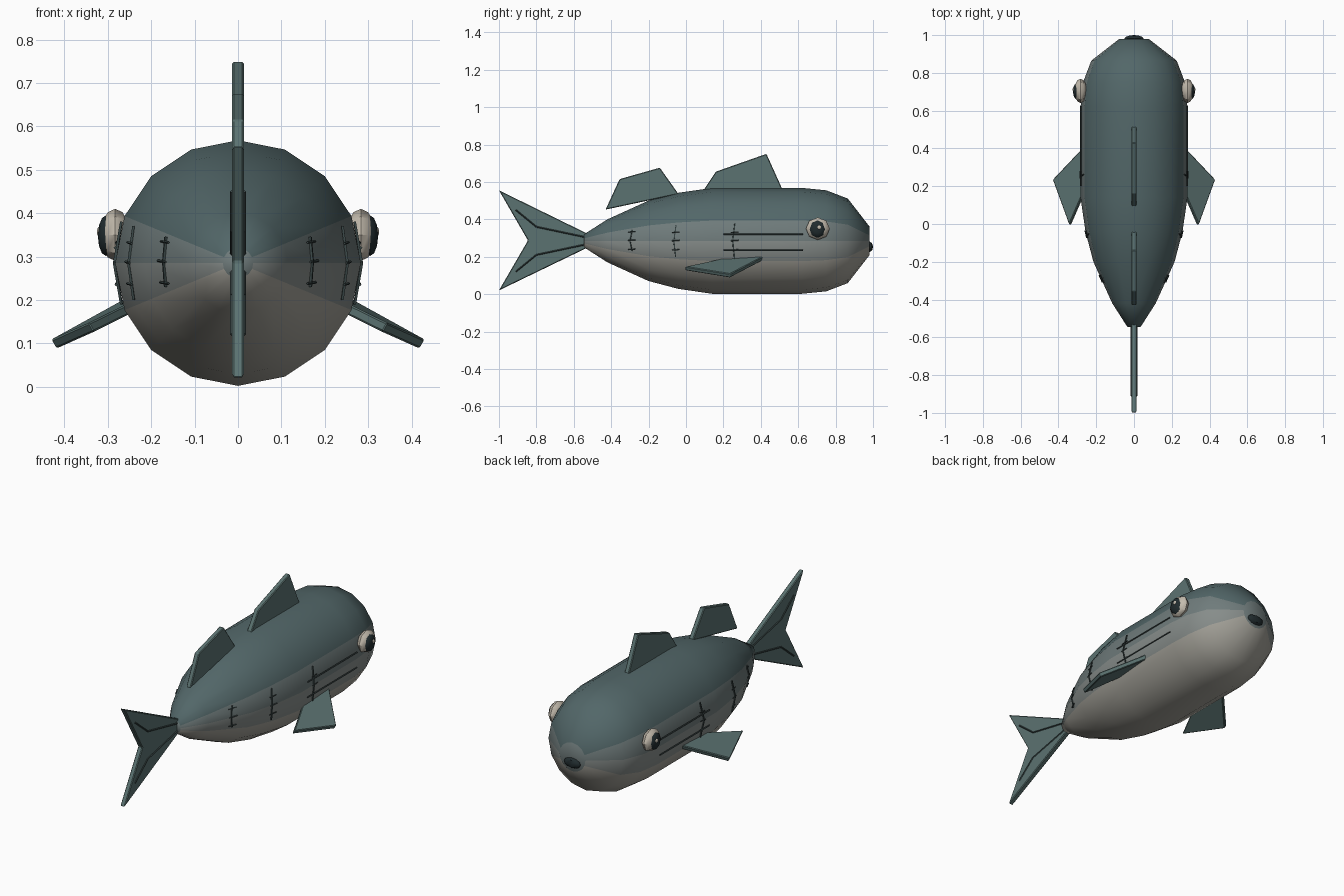
import bpy, bmesh, math
from mathutils import Vector

if "Cube" in bpy.data.objects:
    bpy.data.objects.remove(bpy.data.objects["Cube"])


def material(name, rgb):
    m = bpy.data.materials.new(name)
    m.diffuse_color = (*rgb, 1)
    m.use_nodes = True
    m.node_tree.nodes["Principled BSDF"].inputs["Base Color"].default_value = m.diffuse_color
    return m


BACK = material("back_teal", (0.085, 0.135, 0.14))
FLANK = material("flank_grey", (0.16, 0.20, 0.20))
SIDE = material("side_grey", (0.24, 0.265, 0.255))
BELLY = material("belly_pale", (0.36, 0.35, 0.31))
FIN = material("fin_teal", (0.105, 0.17, 0.165))
LINE = material("line_dark", (0.04, 0.06, 0.06))
WHITE = material("eye_white", (0.55, 0.50, 0.42))
BLACK = material("pupil_dark", (0.015, 0.025, 0.028))

CZ = 0.285
# body profile: (y, radius)
PROFILE = [(-0.545, 0.035), (-0.42, 0.115), (-0.2, 0.215), (-0.04, 0.257),
           (0.14, 0.283), (0.62, 0.283), (0.75, 0.27), (0.865, 0.226), (0.98, 0.078)]


def radius_at(y):
    for (y0, r0), (y1, r1) in zip(PROFILE, PROFILE[1:]):
        if y0 <= y <= y1:
            return r0 + (r1 - r0) * (y - y0) / (y1 - y0)
    return 0.05


def on_body(y, z, side, lift=0.002):
    r = radius_at(y)
    return Vector((side * (math.sqrt(max(r * r - (z - CZ) ** 2, 0)) + lift), y, z))


def finish(name, bm, mats, smooth=None):
    bmesh.ops.recalc_face_normals(bm, faces=bm.faces)
    me = bpy.data.meshes.new(name)
    bm.to_mesh(me)
    bm.free()
    for m in mats:
        me.materials.append(m)
    ob = bpy.data.objects.new(name, me)
    bpy.context.collection.objects.link(ob)
    if smooth:
        bpy.context.view_layer.objects.active = ob
        ob.select_set(True)
        bpy.ops.object.shade_smooth_by_angle(angle=math.radians(smooth))
        ob.select_set(False)
    return ob


# body: 16-sided lathe along y, shaded from dark back to pale belly
bm = bmesh.new()
N = 16
rings = [[bm.verts.new((r * math.sin(2 * math.pi * i / N), y, CZ + r * math.cos(2 * math.pi * i / N)))
          for i in range(N)] for y, r in PROFILE]
for a, b in zip(rings, rings[1:]):
    for i in range(N):
        j = (i + 1) % N
        f = bm.faces.new((a[i], a[j], b[j], b[i]))
        c = math.cos(2 * math.pi * (i + 0.5) / N)
        f.material_index = 0 if c > 0.5 else 1 if c > 0 else 2 if c > -0.5 else 3
for ring, mat in ((rings[0], 1), (rings[-1], 1)):
    bm.faces.new(ring).material_index = mat
finish("body", bm, [BACK, FLANK, SIDE, BELLY], 60)


def slab(name, pts, normal, thick):
    """Flat outline thickened evenly to both sides of its plane."""
    bm = bmesh.new()
    off = Vector(normal).normalized() * thick / 2
    lo = [bm.verts.new(Vector(p) - off) for p in pts]
    hi = [bm.verts.new(Vector(p) + off) for p in pts]
    bm.faces.new(lo)
    bm.faces.new(hi[::-1])
    for i in range(len(pts)):
        j = (i + 1) % len(pts)
        bm.faces.new((lo[i], lo[j], hi[j], hi[i]))
    ob = finish(name, bm, [FIN])
    bev = ob.modifiers.new("edge", 'BEVEL')
    bev.width = 0.004
    bev.segments = 1
    return ob


# upright fins in the middle plane
UPRIGHT = {
    "front_dorsal_fin": [(0.09, 0.55), (0.16, 0.655), (0.43, 0.75), (0.52, 0.55)],
    "rear_dorsal_fin": [(-0.43, 0.452), (-0.355, 0.615), (-0.14, 0.676), (-0.04, 0.535)],
    "tail_fin": [(-0.52, 0.32), (-1.0, 0.555), (-0.845, 0.287), (-1.0, 0.02), (-0.52, 0.252)],
}
for name, outline in UPRIGHT.items():
    slab(name, [(0, y, z) for y, z in outline], (1, 0, 0), 0.027)


def stroke(bm, pts, r=0.004):
    """Thin square rod following a path."""
    for p, q in zip(pts, pts[1:]):
        d = Vector(q) - Vector(p)
        res = bmesh.ops.create_cone(bm, cap_ends=True, segments=4, radius1=r, radius2=r, depth=d.length)
        rot = d.to_track_quat('Z', 'Y')
        for v in res['verts']:
            v.co = rot @ v.co + (Vector(p) + Vector(q)) / 2


def ball(name, loc, scale, mat):
    bm = bmesh.new()
    bmesh.ops.create_uvsphere(bm, u_segments=8, v_segments=6, radius=1)
    for v in bm.verts:
        # poles point sideways
        v.co = Vector((v.co.z * scale[0] + loc[0], v.co.x * scale[1] + loc[1], v.co.y * scale[2] + loc[2]))
    finish(name, bm, [mat], 40)


for side, tag in ((1, "right"), (-1, "left")):
    # pectoral fin
    slab("pectoral_fin_" + tag,
         [(side * x, y, z) for x, y, z in
          [(0.25, 0.42, 0.195), (0.425, 0.235, 0.098), (0.338, -0.005, 0.137), (0.24, 0.22, 0.185)]],
         (side * 0.5, 0, 0.87), 0.024)

    # eye
    ball("eye_white_" + tag, (side * 0.283, 0.705, 0.35), (0.034, 0.064, 0.06), WHITE)
    ball("pupil_" + tag, (side * 0.304, 0.703, 0.348), (0.019, 0.043, 0.047), BLACK)
    ball("eye_glint_" + tag, (side * 0.321, 0.712, 0.357), (0.004, 0.011, 0.011), WHITE)

    # gill and scale arcs with short ticks
    bm = bmesh.new()
    for y, z0, z1 in ((0.25, 0.19, 0.38), (-0.065, 0.20, 0.37), (-0.3, 0.23, 0.345)):
        zm = (z0 + z1) / 2
        stroke(bm, [on_body(y + 0.01, z0, side), on_body(y, zm, side), on_body(y + 0.012, z1, side)])
        for z in (zm - 0.05, zm, zm + 0.045):
            stroke(bm, [on_body(y - 0.01, z, side), on_body(y + 0.03, z + 0.003, side)], 0.003)
    finish("scale_arcs_" + tag, bm, [LINE])

    # long side lines
    bm = bmesh.new()
    for z in (0.32, 0.235):
        stroke(bm, [on_body(0.2, z, side), on_body(0.625, z, side)])
    finish("side_lines_" + tag, bm, [LINE])

    # tail rays
    bm = bmesh.new()
    for s in (1, -1):
        stroke(bm, [(side * 0.014, y, CZ + s * h) for y, h in
                    ((-0.54, 0.02), (-0.8, 0.075), (-0.91, 0.165))])
    finish("tail_rays_" + tag, bm, [LINE])

# mouth
ball("mouth", (0, 0.982, 0.253), (0.05, 0.018, 0.028), BLACK)
